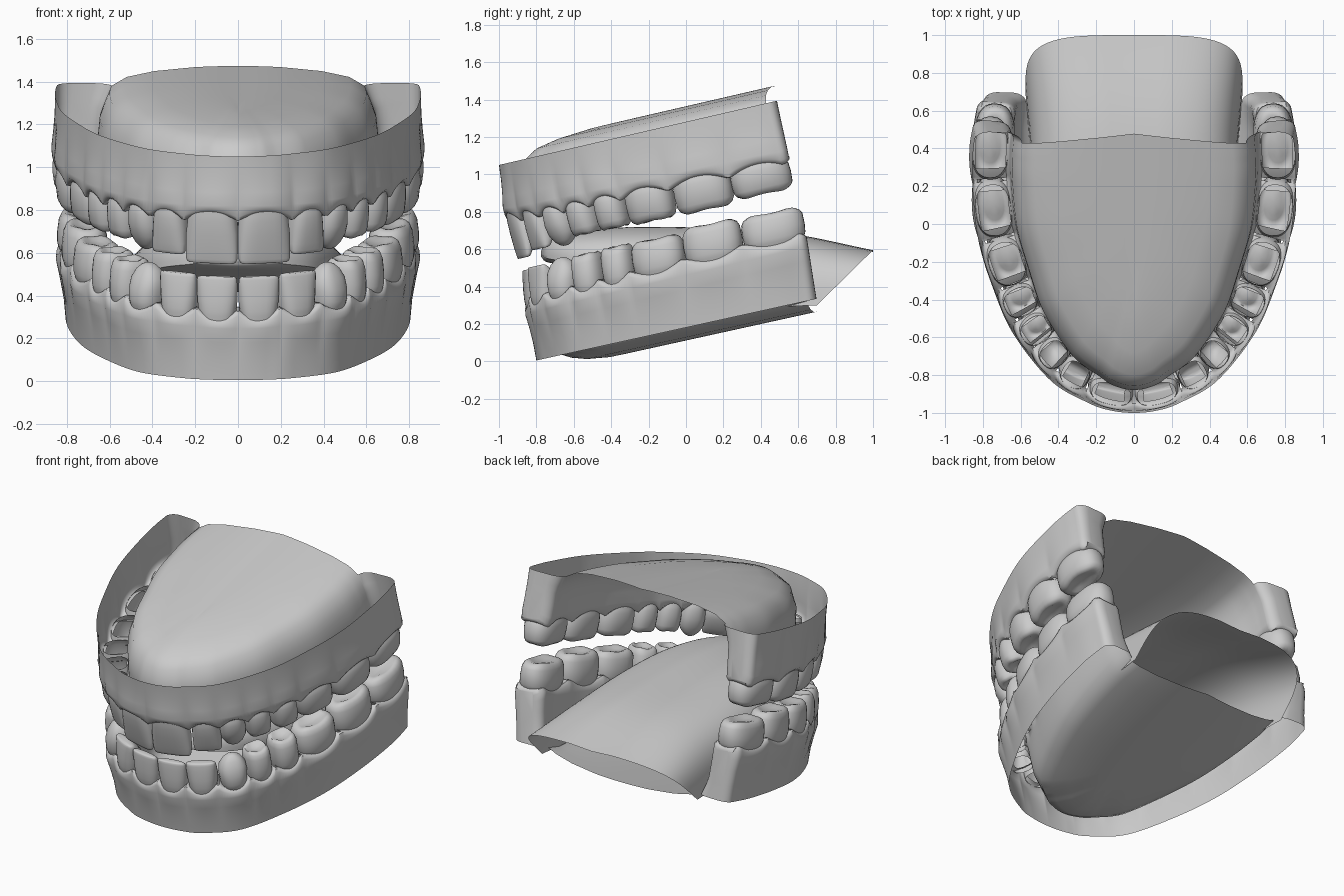
import bpy, bmesh, math
from mathutils import Vector

if "Cube" in bpy.data.objects:
    bpy.data.objects.remove(bpy.data.objects["Cube"])

grey = bpy.data.materials.new("plain_grey")
grey.diffuse_color = (0.6, 0.6, 0.6, 1)
grey.use_nodes = True
grey.node_tree.nodes["Principled BSDF"].inputs["Base Color"].default_value = grey.diffuse_color


def make(name, verts, faces, mirror=True, angle=50):
    me = bpy.data.meshes.new(name)
    me.from_pydata(verts, [], faces)
    bm = bmesh.new()
    bm.from_mesh(me)
    bmesh.ops.remove_doubles(bm, verts=bm.verts, dist=.0005)
    bmesh.ops.recalc_face_normals(bm, faces=bm.faces)
    bm.to_mesh(me)
    bm.free()
    me.materials.append(grey)
    me.polygons.foreach_set("use_smooth", [True] * len(me.polygons))
    me.set_sharp_from_angle(angle=math.radians(angle))
    ob = bpy.data.objects.new(name, me)
    bpy.context.collection.objects.link(ob)
    if mirror:
        ob.modifiers.new("mirror", "MIRROR").merge_threshold = 0.002
    return ob


def spline(pts, n):
    """Catmull-Rom through points of any dimension, n samples per span."""
    p = [Vector(q) for q in pts]
    p = [2 * p[0] - p[1]] + p + [2 * p[-1] - p[-2]]
    out = []
    for i in range(1, len(p) - 2):
        a, b, c, d = p[i - 1:i + 3]
        for j in range(n):
            t = j / n
            out.append(0.5 * (2 * b + (c - a) * t + (2 * a - 5 * b + 4 * c - d) * t * t
                              + (3 * b - a - 3 * c + d) * t ** 3))
    return out + [p[-2]]


def smooth(x):
    x = max(0, min(1, x))
    return x * x * (3 - 2 * x)


# Crown profiles: (height fraction, width scale, depth scale)
INCISOR = [(-.12, .84, .85), (0, .9, .95), (.12, .95, 1), (.4, 1.01, .9), (.75, 1.02, .62),
           (.92, 1, .42), (.98, .95, .32), (1, .87, .2), (1, 0, 0)]
CANINE = [(-.12, .8, .85), (0, .88, .95), (.12, .95, 1), (.4, 1, .98), (.65, .95, .8),
          (.85, .68, .55), (.96, .38, .32), (1, .15, .15), (1.0, 0, 0)]
MOLAR = [(-.12, .87, .88), (0, .93, .95), (.12, .98, 1), (.4, 1, 1), (.75, .98, .93),
         (.92, .9, .82), (1, .75, .66), (.98, .6, .5), (.9, .42, .32), (.87, 0, 0)]
KINDS = [("central_incisor", INCISOR), ("lateral_incisor", INCISOR), ("canine", CANINE),
         ("first_premolar", MOLAR), ("second_premolar", MOLAR),
         ("first_molar", MOLAR), ("second_molar", MOLAR), ("third_molar", MOLAR)]


def jaw(name, sgn, z0, slope, shear, rim, widths, crowns, h0, flare, spine_end, roof):
    # Jaw frame: k is the distance from the open rim towards the teeth
    def place(x, y, k):
        return (x, y + sgn * shear * k, z0 + slope * y - sgn * k)

    path = spline([(-rim[1][0], rim[1][1])] + rim, 18)[18:]
    n = len(path)
    info, centre = [], []
    for i, a in enumerate(path):
        g = i / (n - 1)
        t = (path[min(i + 1, n - 1)] - path[max(i - 1, 0)]).normalized()
        if i == 0:
            t = Vector((1, 0))
        out = Vector((t.y, -t.x))
        th = .11 + .09 * smooth(g * 1.6)
        e = flare[0] + (flare[1] - flare[0]) * smooth(g * 1.6)
        info.append((a, t, out, th, e, h0 + .05 * g, g))
        centre.append(a + out * (e - th / 2))
    arc = [0]
    for i in range(1, n):
        arc.append(arc[-1] + (centre[i] - centre[i - 1]).length)
    scale = (arc[-1] + .05) / sum(widths)
    ws = [w * scale for w in widths]
    mids = [sum(ws[:i]) + w / 2 for i, w in enumerate(ws)]

    # Gum channel with roof or floor of the mouth, one half
    verts, faces, qs = [], [], []
    for i, (a, t, out, th, e, H, g) in enumerate(info):
        q = min(((arc[i] - m) / (w / 2) for m, w in zip(mids, ws)), key=abs)
        q = max(-1, min(1, q))
        qs.append(q)
        b = .014 * (1 - q * q)
        Hs = H + .04 * q * q - .012
        sec = [(0, 0), (e * .3, .3 * H), (e * .7 + b * .5, .6 * H), (e + b, .82 * H),
               (e + b * .8, .94 * Hs), (e - .006, Hs), (e - .02, Hs + .004), (e - .045, Hs),
               (e - th + .045, Hs), (e - th + .02, Hs + .004), (e - th + .004, .96 * Hs), (e - th, .85 * H)]
        pts = [(a + out * o, k) for o, k in sec]
        q0 = pts[-1][0]
        s = Vector((0, -.3 + (spine_end + .3) * g ** 1.4))
        pts += [(q0.lerp(s, f), k) for f, k in
                [(.008, .62 * H), (.02, .36 * H), (.045, .07), (.09, .0)] + roof]
        m = len(pts)
        verts += [place(0 if i == 0 else p.x, p.y, k) for p, k in pts]
    for i in range(n - 1):
        for j in range(m - 1):
            # Sockets are left open under the teeth
            if 6 <= j <= 8 and abs(qs[i] + qs[i + 1]) < 1.2:
                continue
            faces.append((i * m + j, i * m + j + 1, (i + 1) * m + j + 1, (i + 1) * m + j))
    # Rounded back end of the channel
    R, prev = 16, [(n - 1) * m + j for j in range(16)]
    for step in range(1, 6):
        an = step / 5 * math.pi / 2 * .95
        base = len(verts)
        for j in range(R):
            p, k = pts[j]
            mid = (p + pts[min(15, max(11, 15 - j))][0]) / 2 if j < 6 else (p + pts[0][0]) / 2
            c = .35 + .65 * math.cos(an)
            pp = mid + (p - mid) * c + Vector((0, 1)) * .05 * math.sin(an)
            verts.append(place(pp.x, pp.y, k * (1 - .1 * (1 - math.cos(an)))))
        cur = list(range(base, base + R))
        for j in range(R - 1):
            faces.append((prev[j], prev[j + 1], cur[j + 1], cur[j]))
        prev = cur
    faces.append(prev)
    make(name + "_gum", verts, faces)

    # Teeth set side by side along the arch
    for (kind, prof), w, c, mid in zip(KINDS, ws, crowns, mids):
        i = min(range(n), key=lambda j: abs(arc[j] - mid))
        a, t, out, th, e, H, g = info[i]
        d = th + .012
        N = 28
        ex = .75 if prof is INCISOR else .84
        v, f = [], []
        for r, (hv, sw, sd) in enumerate(prof):
            shift = out * .002
            if prof is INCISOR:
                shift = out * (d * (.006 + .3 * (1 - sd)) if sd else d * .25)
            for j in range(N):
                an = 2 * math.pi * j / N
                ca, sa = math.cos(an), math.sin(an)
                p = centre[i] + shift
                p = p + t * (math.copysign(abs(ca) ** ex, ca) * sw * w * .5)
                p = p + out * (math.copysign(abs(sa) ** ex, sa) * sd * d * .5)
                # Cusps on the chewing faces
                cusp = .006 * math.cos(2 * an) ** 2 if prof is MOLAR and 5 <= r <= 7 else 0
                v.append(place(p.x, p.y, H + hv * c - cusp))
        for r in range(len(prof) - 1):
            for j in range(N):
                k = (j + 1) % N
                f.append((r * N + j, r * N + k, (r + 1) * N + k, (r + 1) * N + j))
        make(name + "_" + kind, v, f, angle=60)


jaw("upper", 1, 1.281, .231, .22,
    [(0, -1), (.12, -.988), (.24, -.948), (.44, -.83), (.64, -.58), (.75, -.33), (.825, -.08), (.853, .2),
     (.853, .35), (.845, .44)],
    [.245, .17, .16, .16, .17, .26, .31, .32], [.225, .19, .2, .165, .165, .17, .17, .15],
    .27, (.022, .004), .495, [(.2, -.04), (.4, -.064), (.7, -.078), (.9, -.079), (1, -.077)])
jaw("lower", -1, 0.181, .22, .16,
    [(0, -.8), (.13, -.79), (.26, -.755), (.46, -.63), (.61, -.38), (.72, -.1), (.78, .2), (.805, .48), (.795, .65)],
    [.185, .18, .17, .16, .17, .28, .31, .33], [.18, .18, .19, .18, .18, .17, .18, .16],
    .295, (.008, .032), .69, [(.2, -.025), (.4, -.05), (.7, -.066), (.9, -.067), (1, -.066)])

# Tongue: arched sections (y, half width, top z, bottom z, backward lean)
rows = spline([(-.775, .03, .6, .58, 0), (-.74, .2, .655, .55, 0), (-.6, .36, .695, .53, 0),
               (-.3, .47, .72, .49, 0), (.05, .53, .715, .4, .05), (.4, .55, .685, .3, .15),
               (.7, .575, .595, .3, .3)], 8)
verts, faces = [], []
N, B = 36, 8
for y, hw, zt, zb, lean in rows:
    for j in range(N + 1):
        an = math.pi * j / N
        ca, sa = math.cos(an), max(0, math.sin(an))
        x = hw * math.copysign(abs(ca) ** (.7 - .6 * lean), ca)
        h = sa ** (.75 - .7 * lean)
        groove = .01 * math.exp(-(x / .06) ** 2)
        verts.append((x, y + lean * h, zb + (zt - zb) * h - groove))
    for j in range(1, B):
        x = -hw + 2 * hw * j / B
        verts.append((x, y, zb - .02 * (1 - (x / hw) ** 2)))
M = N + B
for i in range(len(rows) - 1):
    for j in range(M):
        # Underside exists only on the free front half
        if j >= N and i > 28:
            continue
        k = (j + 1) % M
        faces.append((i * M + j, i * M + k, (i + 1) * M + k, (i + 1) * M + j))
faces.append(list(range(M)))
make("tongue", verts, faces, mirror=False)
